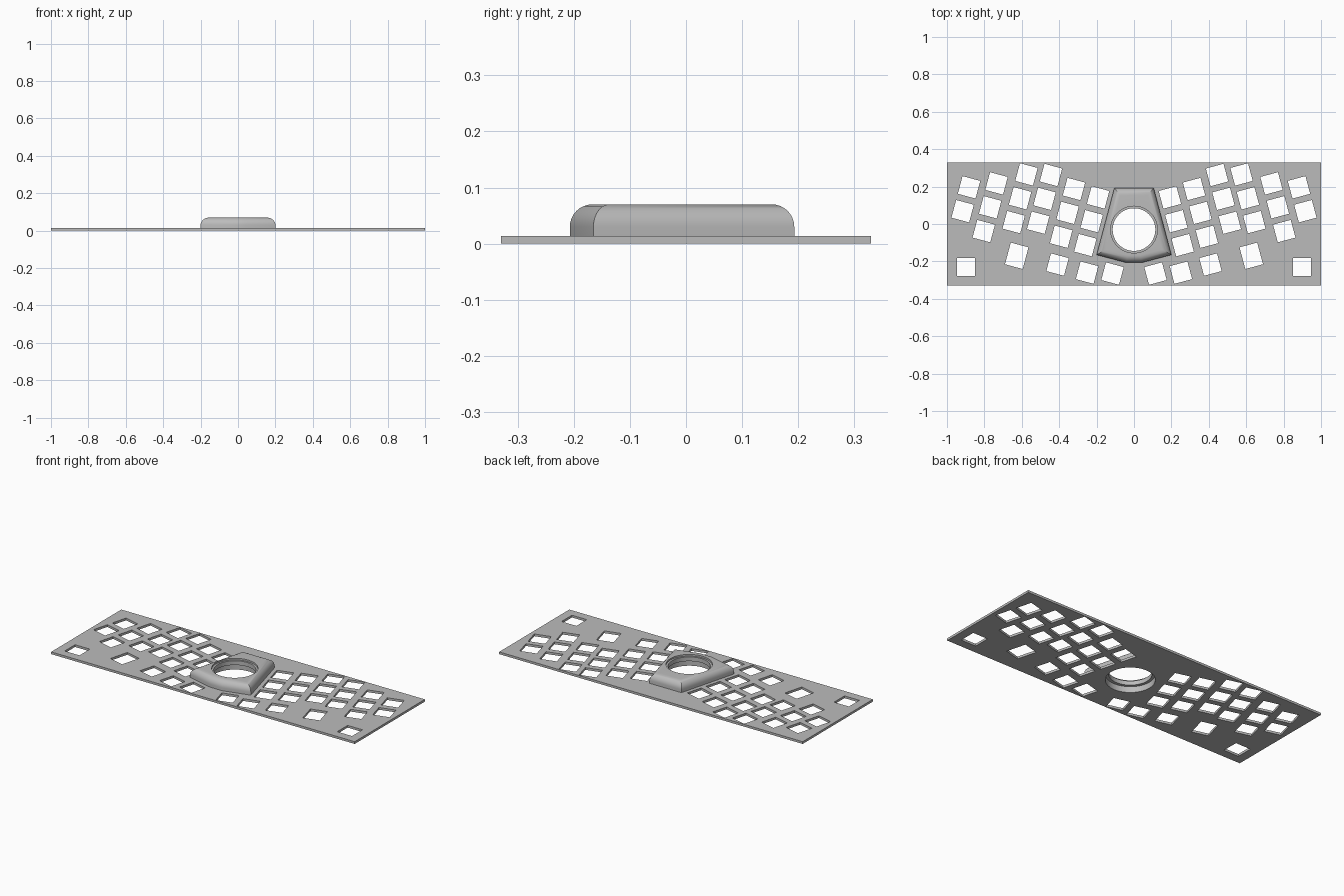
import bpy, bmesh, math
from mathutils import Matrix, Vector

old = bpy.data.objects.get("Cube")
if old:
    bpy.data.objects.remove(old, do_unlink=True)

grey = bpy.data.materials.new("plain grey")
grey.use_nodes = True
colour = (0.5, 0.5, 0.5, 1)
grey.diffuse_color = colour
grey.node_tree.nodes["Principled BSDF"].inputs["Base Color"].default_value = colour

PLATE_TOP = 0.0135
TILT = math.radians(15)


def make_object(name, bm):
    bmesh.ops.recalc_face_normals(bm, faces=bm.faces)
    mesh = bpy.data.meshes.new(name)
    bm.to_mesh(mesh)
    bm.free()
    mesh.materials.append(grey)
    obj = bpy.data.objects.new(name, mesh)
    bpy.context.collection.objects.link(obj)
    return obj


def add_box(bm, centre, size, angle=0):
    matrix = (Matrix.Translation(centre) @ Matrix.Rotation(angle, 4, 'Z')
              @ Matrix.Diagonal((*size, 1)))
    bmesh.ops.create_cube(bm, size=1, matrix=matrix)


def cut(obj, cutter):
    mod = obj.modifiers.new("cut", 'BOOLEAN')
    mod.operation = 'DIFFERENCE'
    mod.solver = 'EXACT'
    mod.object = cutter
    bpy.ops.object.select_all(action='DESELECT')
    obj.select_set(True)
    bpy.context.view_layer.objects.active = obj
    bpy.ops.object.modifier_apply(modifier=mod.name)


# Flat plate
bm = bmesh.new()
add_box(bm, (0, 0, PLATE_TOP / 2), (2, 0.66, PLATE_TOP))
plate = make_object("plate", bm)

# Key openings: staggered tilted columns (top x, top y, rows), then thumb keys
columns = [(0.192, 0.142, 3), (0.321, 0.187, 3), (0.444, 0.262, 3),
           (0.575, 0.265, 3), (0.735, 0.217, 3), (0.882, 0.196, 2)]
KEY = 0.098
PITCH = 0.132
step = Vector((math.sin(TILT), -math.cos(TILT))) * PITCH
holes = []
for x, y, rows in columns:
    for row in range(rows):
        spot = Vector((x, y)) + step * row
        holes.append((spot.x, spot.y, KEY, TILT))
for x, y in [(0.409, -0.217), (0.251, -0.26), (0.115, -0.265)]:
    holes.append((x, y, KEY, TILT))
holes.append((0.627, -0.17, 0.12, TILT))
holes.append((0.898, -0.23, KEY, 0))

bm = bmesh.new()
for side in (1, -1):
    for x, y, height, angle in holes:
        add_box(bm, (side * x, y, 0), (KEY, height, 0.1), side * angle)
key_cutter = make_object("key_cutter", bm)

# Central housing with rounded upper edges
half = [(0.04, -0.207), (0.2, -0.165), (0.105, 0.193)]
outline = half + [(-x, y) for x, y in reversed(half)]
bm = bmesh.new()
base = bm.faces.new([bm.verts.new((x, y, 0.008)) for x, y in outline])
raised = bmesh.ops.extrude_face_region(bm, geom=[base])["geom"]
top_verts = [v for v in raised if isinstance(v, bmesh.types.BMVert)]
bmesh.ops.translate(bm, verts=top_verts, vec=(0, 0, 0.062))
bmesh.ops.recalc_face_normals(bm, faces=bm.faces)
rim = [e for e in bm.edges if all(v in top_verts for v in e.verts)]
bmesh.ops.bevel(bm, geom=rim, offset=0.04, segments=8, profile=0.5, affect='EDGES')
housing = make_object("ball_housing", bm)

# Stepped round bore with an inner lip, turned from a profile
bm = bmesh.new()
profile = [(0, -0.05), (0.131, -0.05), (0.131, 0.035), (0.114, 0.035),
           (0.114, 0.06), (0.125, 0.06), (0.125, 0.12), (0, 0.12)]
verts = [bm.verts.new((r, -0.03, z)) for r, z in profile]
edges = [bm.edges.new(pair) for pair in zip(verts, verts[1:])]
bmesh.ops.spin(bm, geom=verts + edges, cent=(0, -0.03, 0), axis=(0, 0, 1),
               angle=math.tau, steps=64, use_duplicate=False)
bmesh.ops.remove_doubles(bm, verts=bm.verts, dist=0.0001)
bore_cutter = make_object("bore_cutter", bm)

cut(plate, key_cutter)
cut(plate, bore_cutter)
cut(housing, bore_cutter)

for cutter in (key_cutter, bore_cutter):
    bpy.data.objects.remove(cutter, do_unlink=True)

# Smooth curved surfaces, keep crisp edges
bpy.ops.object.select_all(action='DESELECT')
for obj in (plate, housing):
    obj.select_set(True)
bpy.context.view_layer.objects.active = housing
bpy.ops.object.shade_smooth_by_angle(angle=math.radians(30))
